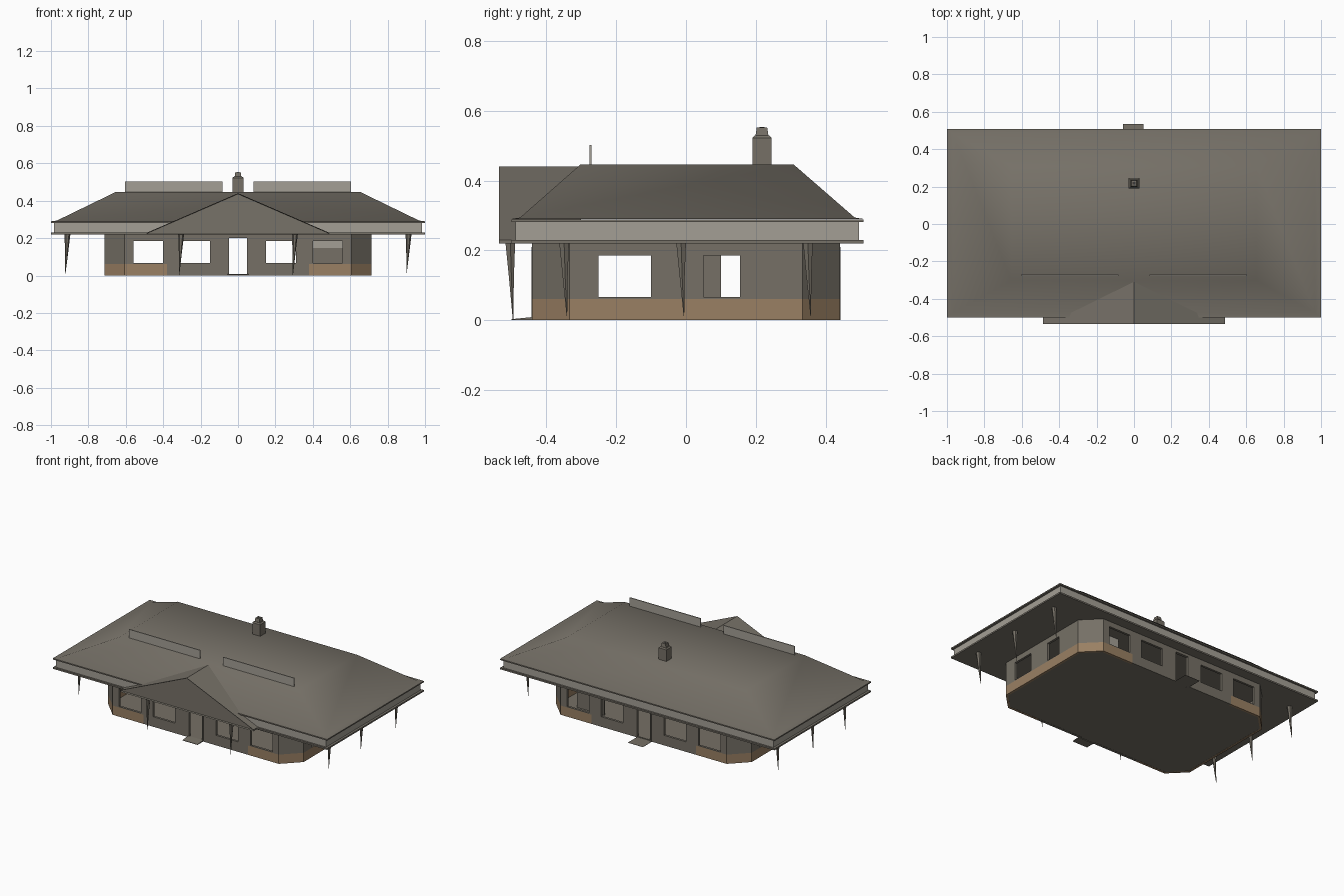
import bpy, bmesh, math

cube = bpy.data.objects.get("Cube")
if cube:
    bpy.data.objects.remove(cube, do_unlink=True)


def material(name, r, g, b):
    m = bpy.data.materials.new(name)
    m.use_nodes = True
    m.diffuse_color = (r, g, b, 1)
    m.node_tree.nodes["Principled BSDF"].inputs["Base Color"].default_value = (r, g, b, 1)
    return m


WALL = material("wall grey", 0.18, 0.163, 0.133)
ROOF = material("roof grey", 0.185, 0.168, 0.14)
TRIM = material("pale trim", 0.37, 0.345, 0.3)
BROWN = material("brown plinth", 0.32, 0.215, 0.125)
DARK = material("dark flue", 0.05, 0.045, 0.04)


def finish(name, bm, *mats):
    mesh = bpy.data.meshes.new(name)
    bm.to_mesh(mesh)
    bm.free()
    for m in mats:
        mesh.materials.append(m)
    obj = bpy.data.objects.new(name, mesh)
    bpy.context.collection.objects.link(obj)
    return obj


def box(name, x, y, z, mat, taper=1.0):
    """Box from three (low, high) ranges; the top is scaled by taper."""
    bm = bmesh.new()
    bmesh.ops.create_cube(bm, size=1)
    for v in bm.verts:
        k = taper if v.co.z > 0 else 1
        v.co.x = sum(x) / 2 + v.co.x * k * (x[1] - x[0])
        v.co.y = sum(y) / 2 + v.co.y * k * (y[1] - y[0])
        v.co.z = sum(z) / 2 + v.co.z * (z[1] - z[0])
    return finish(name, bm, mat)


# Walls: eight-sided outline with window and door openings
W, D, C = 0.713, 0.441, 0.107
corners = [(-W + C, -D), (W - C, -D), (W, -D + C), (W, D - C),
           (W - C, D), (-W + C, D), (-W, D - C), (-W, -D + C)]
PLINTH, SILL, HEAD, DOOR, TOP = 0.061, 0.066, 0.185, 0.205, 0.225
levels = [0, PLINTH, SILL, HEAD, DOOR, TOP]
long_windows = [(-0.56, -0.4), (-0.31, -0.15), (0.15, 0.31), (0.4, 0.56)]
door = (-0.05, 0.05)
side_windows = {2: [(-0.25, -0.1), (0.05, 0.155)], 6: [(-0.25, -0.1), (0.1, 0.25)]}

bm = bmesh.new()
for i, p in enumerate(corners):
    q = corners[(i + 1) % 8]
    axis = 1 if i in (2, 6) else 0
    windows = long_windows if i in (0, 4) else side_windows.get(i, [])
    cuts = {p[axis], q[axis]}
    for w in windows:
        cuts.update(w)
    if i in (0, 4):
        cuts.update(door + (-0.38, 0.38))
    cuts = sorted(cuts, reverse=p[axis] > q[axis])

    def point(c):
        t = (c - p[axis]) / (q[axis] - p[axis])
        return [p[k] + t * (q[k] - p[k]) for k in (0, 1)]

    for a, b in zip(cuts, cuts[1:]):
        mid = (a + b) / 2
        for low, high in zip(levels, levels[1:]):
            glass = low == SILL and any(s < mid < e for s, e in windows)
            doorway = i in (0, 4) and abs(mid) < door[1] and high <= DOOR
            if glass or doorway:
                continue
            A, B = point(a), point(b)
            f = bm.faces.new([bm.verts.new((*v, z)) for v, z in
                              ((A, low), (B, low), (B, high), (A, high))])
            f.material_index = int(high <= PLINTH and abs(f.calc_center_median().x) > 0.38)
bmesh.ops.remove_doubles(bm, verts=bm.verts, dist=0.0005)
walls = finish("walls", bm, WALL, BROWN)
solid = walls.modifiers.new("thickness", "SOLIDIFY")
solid.thickness = 0.015
solid.offset = -1

# Floor slab
bm = bmesh.new()
base = bm.faces.new([bm.verts.new((x * 0.99, y * 0.99, 0.001)) for x, y in corners])
ext = bmesh.ops.extrude_face_region(bm, geom=[base])
for v in ext["geom"]:
    if isinstance(v, bmesh.types.BMVert):
        v.co.z = 0.006
bmesh.ops.recalc_face_normals(bm, faces=bm.faces)
finish("floor", bm, WALL)

# Inner partition behind one rear window, with a pale upper strip
box("partition", (0.38, 0.58), (0.3, 0.31), (0.006, 0.147), WALL)
box("partition_top", (0.38, 0.58), (0.3, 0.31), (0.147, 0.22), TRIM)

# Door frames and doorsteps
for side, label in ((-1, "front"), (1, "back")):
    y = sorted((side * 0.425, side * 0.443))
    for s in (-1, 1):
        box(label + "_door_jamb", sorted((s * 0.048, s * 0.056)), y, (0, DOOR), WALL)
    box(label + "_door_head", (-0.056, 0.056), y, (DOOR - 0.004, DOOR + 0.005), WALL)
step = box("front_step", (-0.055, 0.055), (-0.5, -0.44), (0, 0.003), WALL)
for v in step.data.vertices:
    if v.co.y > -0.46 and v.co.z > 0.002:
        v.co.z = 0.009
box("back_step", (-0.06, 0.05), (0.43, 0.535), (0, 0.001), WALL)

# Eaves: soffit lip, pale fascia band, upper lip
EX, EY_FRONT, EY_BACK = 1.0, -0.5, 0.508
box("soffit", (-EX, EX), (EY_FRONT, EY_BACK), (0.22, 0.23), ROOF)
box("fascia", (-EX + 0.015, EX - 0.015), (EY_FRONT + 0.012, EY_BACK - 0.012),
    (0.23, 0.281), TRIM)
box("eaves_lip", (-EX, EX), (EY_FRONT, EY_BACK), (0.281, 0.289), ROOF)

# Main roof: shallow hipped shell with a flat top, blended into the eaves
bm = bmesh.new()
rings = []
for x, front, back, z in ((EX, EY_FRONT, EY_BACK, 0.29),
                          (0.968, -0.475, 0.483, 0.294),
                          (0.655, -0.302, 0.308, 0.446)):
    rings.append([bm.verts.new(v) for v in
                  ((-x, front, z), (x, front, z), (x, back, z), (-x, back, z))])
bm.faces.new(rings[-1])
for low, high in zip(rings, rings[1:]):
    for i in range(4):
        j = (i + 1) % 4
        bm.faces.new((low[i], low[j], high[j], high[i]))
roof = finish("main_roof", bm, ROOF)
bpy.context.view_layer.objects.active = roof
roof.select_set(True)
bpy.ops.object.shade_smooth_by_angle(angle=math.radians(55))

# Front gable with a recessed face
bm = bmesh.new()
profile = [(-0.487, 0.219), (0.487, 0.219), (0.487, 0.229), (0, 0.44), (-0.487, 0.229)]
front = [bm.verts.new((x, -0.535, z)) for x, z in profile]
back = [bm.verts.new((x, -0.3, z)) for x, z in profile]
face = bm.faces.new(front)
bm.faces.new(back[::-1])
for i in range(5):
    j = (i + 1) % 5
    bm.faces.new((front[i], back[i], back[j], front[j]))
bmesh.ops.recalc_face_normals(bm, faces=bm.faces)
bmesh.ops.inset_individual(bm, faces=[face], thickness=0.004, depth=-0.012)
finish("front_gable", bm, ROOF)

# Upright boards on the roof
for s in (-1, 1):
    box("roof_board", sorted((s * 0.083, s * 0.603)), (-0.277, -0.271), (0.44, 0.502), TRIM)

# Chimney with a tapered pot
box("chimney", (-0.029, 0.029), (0.19, 0.245), (0.44, 0.522), WALL)
box("chimney_shoulder", (-0.029, 0.029), (0.19, 0.245), (0.522, 0.529), WALL, 0.75)
box("chimney_pot", (-0.018, 0.018), (0.199, 0.236), (0.529, 0.552), WALL, 0.8)
box("chimney_flue", (-0.008, 0.008), (0.21, 0.225), (0.545, 0.553), DARK)


# Hanging posts: slim leaning spikes that flare where they meet the soffit
def post(name, x, y, tip):
    bm = bmesh.new()
    prev = None
    for r, z, lean in ((0.001, tip, 1), (0.008, 0.12, 0.4), (0.016, 0.222, 0)):
        ring = [bm.verts.new((x - 0.011 * lean + r * math.cos(a * math.pi / 3),
                              y + 0.008 * lean + r * math.sin(a * math.pi / 3), z))
                for a in range(6)]
        if prev:
            for i in range(6):
                j = (i + 1) % 6
                bm.faces.new((prev[i], prev[j], ring[j], ring[i]))
        else:
            bm.faces.new(ring[::-1])
        prev = ring
    bm.faces.new(prev)
    finish(name, bm, WALL)


for s in (-1, 1):
    for y in (-0.349, -0.014, 0.349):
        post("side_post", s * 0.912, y, 0.012)
    post("gable_post", s * 0.304, -0.503, 0)
